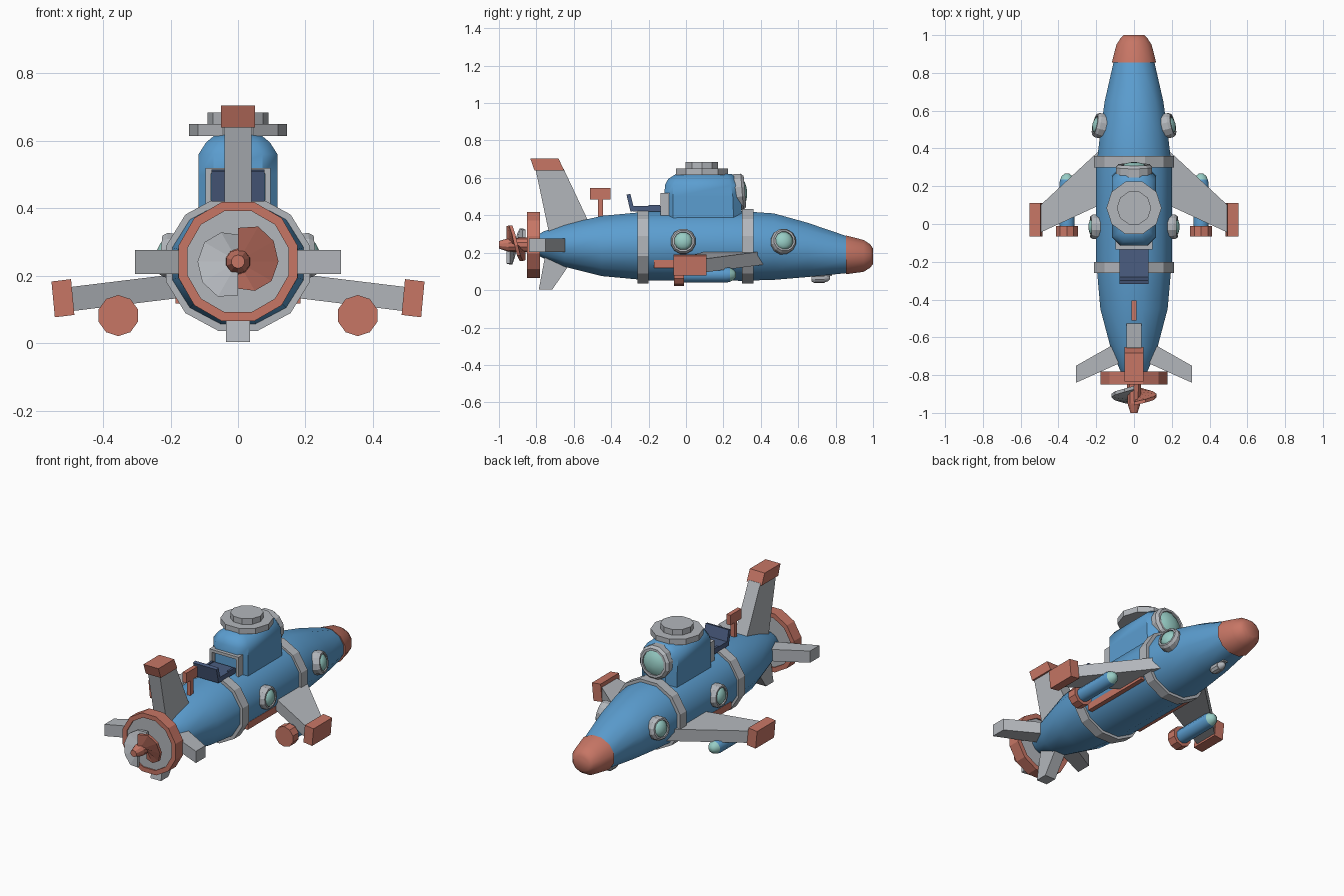
import bpy, bmesh
from math import sin, cos, pi, radians
from mathutils import Vector

cube = bpy.data.objects.get("Cube")
if cube:
    bpy.data.objects.remove(cube, do_unlink=True)


def material(name, rgb):
    m = bpy.data.materials.new(name)
    m.use_nodes = True
    m.diffuse_color = (*rgb, 1)
    m.node_tree.nodes["Principled BSDF"].inputs["Base Color"].default_value = (*rgb, 1)
    return m


BLUE = material("hull blue", (0.105, 0.34, 0.63))
RED = material("coral red", (0.57, 0.18, 0.13))
GREY = material("light grey", (0.45, 0.47, 0.5))
NAVY = material("dark navy", (0.07, 0.11, 0.22))
GLASS = material("teal glass", (0.31, 0.61, 0.56))


def loft(name, rings, mat, smooth=0, loop=False):
    """Skin equal-sized point rings; cap the ends unless looped."""
    bm = bmesh.new()
    vs = [[bm.verts.new(p) for p in ring] for ring in rings]
    n = len(vs[0])
    for a, b in zip(vs, vs[1:] + (vs[:1] if loop else [])):
        for i in range(n):
            j = (i + 1) % n
            bm.faces.new((a[i], a[j], b[j], b[i]))
    if not loop:
        bm.faces.new(vs[0])
        bm.faces.new(vs[-1])
    bmesh.ops.recalc_face_normals(bm, faces=bm.faces)
    me = bpy.data.meshes.new(name)
    bm.to_mesh(me)
    bm.free()
    me.materials.append(mat)
    ob = bpy.data.objects.new(name, me)
    bpy.context.collection.objects.link(ob)
    if smooth:
        bpy.ops.object.select_all(action="DESELECT")
        ob.select_set(True)
        bpy.context.view_layer.objects.active = ob
        bpy.ops.object.shade_smooth_by_angle(angle=radians(smooth))
    return ob


def turned(name, profile, mat, loc, axis, sides=12, phase=0.5, **kw):
    """Turn (radius, height) pairs about an axis through loc."""
    q = Vector(axis).to_track_quat("Z", "Y")
    rings = [[Vector(loc) + q @ Vector((r * cos(2 * pi * (i + phase) / sides),
                                        r * sin(2 * pi * (i + phase) / sides), h))
              for i in range(sides)] for r, h in profile]
    return loft(name, rings, mat, **kw)


def body(name, stations, mat, sides=12, **kw):
    """Elliptical rings along y: (y, bottom z, top z, half width)."""
    f = 1 / cos(pi / sides)
    rings = [[(f * w * cos(2 * pi * (i + .5) / sides), y,
               (lo + hi) / 2 + f * (hi - lo) / 2 * sin(2 * pi * (i + .5) / sides))
              for i in range(sides)] for y, lo, hi, w in stations]
    return loft(name, rings, mat, **kw)


def box(name, x, y, z, mat):
    return loft(name, [[(a, y[0], z[0]), (a, y[1], z[0]), (a, y[1], z[1]), (a, y[0], z[1])]
                       for a in x], mat)


def fin(name, sections, half, mat):
    """Upright fin: sections of (z, rear y, front y) with a half thickness."""
    loft(name, [[(-half, r, zr), (half, r, zr), (half, f, zf), (-half, f, zf)]
                for zr, zf, r, f in sections], mat)


# Hull and nose
body("hull", [(-0.8, .19, .29, .06), (-.76, .17, .315, .08), (-.65, .125, .35, .125),
              (-.45, .075, .397, .178), (-.2, .052, .42, .2), (.3, .05, .422, .2),
              (.47, .055, .41, .18), (.65, .07, .36, .155), (.87, .092, .285, .105)],
     BLUE, smooth=45)
body("nose", [(.855, .085, .292, .117), (.95, .098, .268, .093), (.985, .12, .245, .07),
              (1, .14, .222, .055)], RED, smooth=45)
for name, y in (("rear_band", -.23), ("front_band", .33)):
    body(name, [(y - .03, .036, .435, .213), (y + .03, .036, .435, .213)], GREY)

# Tower with chamfered corners
tower = []
for z, x, y0, y1, c in ((.37, .117, -.115, .3, .045), (.5, .117, -.115, .295, .045),
                        (.56, .117, -.113, .285, .045), (.595, .095, -.095, .27, .04),
                        (.62, .065, -.055, .245, .03)):
    tower.append([(-x, y0 + c, z), (-x + c, y0, z), (x - c, y0, z), (x, y0 + c, z),
                  (x, y1 - c, z), (x - c, y1, z), (-x + c, y1, z), (-x, y1 - c, z)])
loft("tower", tower, BLUE, smooth=40)
turned("hatch_base", [(.146, .615), (.146, .65)], GREY, (0, .085, 0), (0, 0, 1), 10, 0)
turned("hatch_lid", [(.091, .65), (.091, .684)], GREY, (0, .085, 0), (0, 0, 1), 10, 0)

# Rear door frame on the tower
for s in (-1, 1):
    box("door_jamb", (s * .08, s * .097), (-.135, -.06), (.4, .52), GREY)
box("door_lintel", (-.097, .097), (-.135, -.09), (.503, .52), GREY)

# Seat behind the tower
box("seat", (-.078, .078), (-.285, -.135), (.42, .45), NAVY)
fin("seat_back", [(.42, .425, -.297, -.275), (.51, .515, -.318, -.298)], .078, NAVY)
for s in (-1, 1):
    box("seat_arm", (s * .065, s * .078), (-.2, -.14), (.44, .455), NAVY)

# Periscope
box("periscope_stem", (-.012, .012), (-.47, -.445), (.37, .49), RED)
box("periscope_head", (-.013, .013), (-.512, -.405), (.485, .545), RED)


# Portholes
def porthole(name, loc, axis, r, sides=12):
    turned(name + "_rim", [(r, -.035), (r, .015), (r * .86, .03), (r * .72, .03),
                           (r * .72, -.035)], GREY, loc, axis, sides, loop=True)
    turned(name + "_glass", [(r * .73, -.02), (r * .73, .02), (r * .5, .034), (r * .2, .041)],
           GLASS, loc, axis, sides, smooth=50)


for s, side in ((1, "left"), (-1, "right")):
    porthole(side + "_rear_porthole", (s * .2, -.015, .26), (s, 0, .1), .068)
    porthole(side + "_front_porthole", (s * .178, .52, .26), (s, .22, .22), .068)

    # Wings
    loft(side + "_wing", [[(s * x, r, z - .036), (s * x, f, z - .036),
                           (s * x, f, z + .036), (s * x, r, z + .036)]
                          for x, r, f, z in ((.15, .115, .42, .173), (.495, -.045, .1, .131))],
         GREY)
    loft(side + "_wing_tip", [[(s * xl, -.067, z - .053), (s * xl, .11, z - .053),
                               (s * xh, .11, z + .053), (s * xh, -.067, z + .053)]
                              for xl, xh, z in ((.485, .495, .137), (.543, .553, .13))], RED)

    # Pods under the wings
    pod = (s * .355, 0, .082)
    turned(side + "_pod_base", [(.061, -.065), (.061, -.01)], RED, pod, (0, 1, 0), 10)
    turned(side + "_pod", [(.042, -.02), (.042, .215), (.038, .235)], BLUE, pod, (0, 1, 0),
           10, smooth=50)
    turned(side + "_pod_lens", [(.038, .235), (.028, .255), (.012, .267)], GLASS, pod,
           (0, 1, 0), 10, smooth=50)

    # Keel strip and tail plane
    box(side + "_side_strip", (s * .14, s * .185), (-.17, .28), (.118, .16), RED)
    loft(side + "_tail_plane", [[(s * x, r, .205), (s * x, f, .205), (s * x, f, .276),
                                 (s * x, r, .276)]
                                for x, r, f in ((.05, -.725, -.605), (.306, -.84, -.75))], GREY)

turned_front = (0, .285, .525)
porthole("tower_window", turned_front, (0, 1, .08), .1)

# Rudders
fin("upper_rudder", [(.27, .3, -.725, -.49), (.65, .65, -.805, -.655)], .04, GREY)
fin("upper_rudder_tip", [(.64, .64, -.81, -.652), (.705, .705, -.833, -.682)], .05, RED)
fin("lower_rudder", [(.2, .2, -.75, -.58), (.003, .003, -.787, -.715)], .035, GREY)

# Lamp under the nose
turned("lamp", [(.018, -.02), (.028, 0), (.028, .05)], GREY, (0, .69, .065), (0, 1, 0), 10)
turned("lamp_lens", [(.024, .05), (.018, .07), (.008, .08)], GREY, (0, .69, .065),
       (0, 1, 0), 10, smooth=50)
box("lamp_mount", (-.015, .015), (.69, .78), (.075, .12), GREY)

# Tail ring and propeller
AFT = (0, 0, .242)
turned("tail_ring", [(.155, -.85), (.183, -.85), (.183, -.78), (.155, -.78)], RED, AFT,
       (0, 1, 0), loop=True)
turned("tail_disc", [(.156, -.842), (.156, -.788)], GREY, AFT, (0, 1, 0))
turned("propeller_hub", [(.04, -.84), (.036, -.95), (.02, -1)], RED, AFT, (0, 1, 0), 10)
for name, start, mat in (("left_blade", pi / 2, RED), ("right_blade", -pi / 2, GREY)):
    sections = []
    for i in range(7):
        a, y = start - pi * i / 6, -.96 + .085 * i / 6
        r = (.1, .12, .122, .12, .115, .1, .08)[i]
        sections.append([(k * cos(a), y + d, AFT[2] + k * sin(a))
                         for k, d in ((.02, 0), (r, 0), (r, .018), (.02, .018))])
    loft(name, sections, mat)
